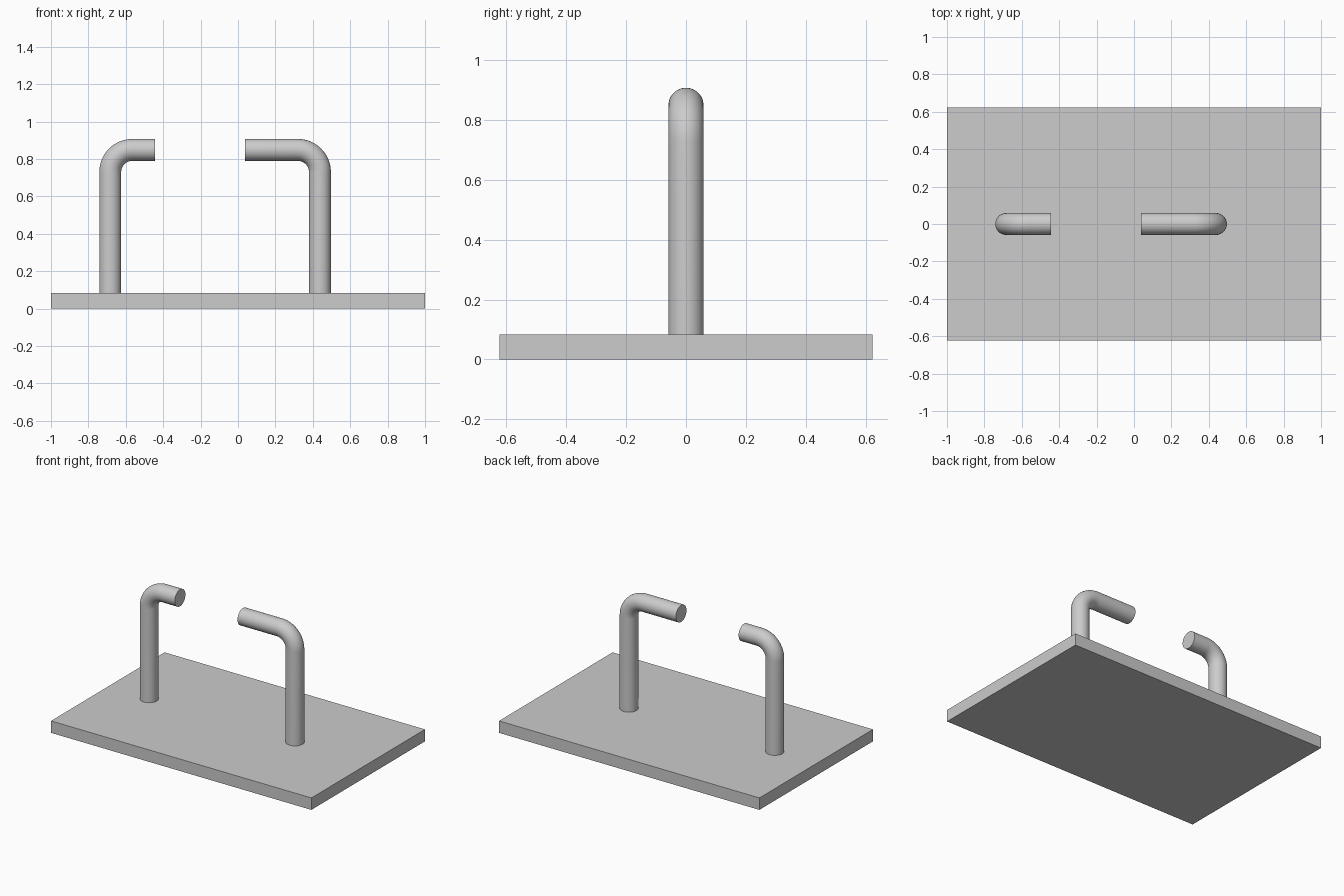
import bpy, bmesh, math
from mathutils import Vector

cube = bpy.data.objects.get("Cube")
if cube:
    bpy.data.objects.remove(cube, do_unlink=True)

GREY = (0.604, 0.604, 0.604, 1.0)
PLATE = Vector((2.0, 1.246, 0.083))
RADIUS = 0.0585      # tube radius
BEND = 0.118         # centreline radius of the elbow
ARM_Z = 0.848        # height of the horizontal arm's axis
SIDES = 48
STEPS = 16

metal = bpy.data.materials.new("plain_grey")
metal.use_nodes = True
metal.diffuse_color = GREY
metal.node_tree.nodes["Principled BSDF"].inputs["Base Color"].default_value = GREY


def finish(name, bm):
    """Turn a bmesh into a named, coloured object."""
    bmesh.ops.recalc_face_normals(bm, faces=bm.faces)
    mesh = bpy.data.meshes.new(name)
    bm.to_mesh(mesh)
    bm.free()
    mesh.materials.append(metal)
    obj = bpy.data.objects.new(name, mesh)
    bpy.context.collection.objects.link(obj)
    return obj


def bent_tube(name, post_x, end_x):
    """Vertical post, quarter-circle elbow, then a flat-ended arm."""
    side = 1 if end_x > post_x else -1
    # Stations along the centreline: position and elbow angle
    stations = [(Vector((post_x, 0, PLATE.z - 0.01)), 0.0)]
    for i in range(STEPS + 1):
        a = math.pi / 2 * i / STEPS
        x = post_x + side * BEND * (1 - math.cos(a))
        z = ARM_Z - BEND + BEND * math.sin(a)
        stations.append((Vector((x, 0, z)), a))
    stations.append((Vector((end_x, 0, ARM_Z)), math.pi / 2))

    bm = bmesh.new()
    rings = []
    for centre, a in stations:
        across = Vector((side * math.cos(a), 0, -math.sin(a)))
        ring = []
        for k in range(SIDES):
            t = 2 * math.pi * k / SIDES
            offset = across * math.cos(t) + Vector((0, math.sin(t), 0))
            ring.append(bm.verts.new(centre + offset * RADIUS))
        rings.append(ring)
    for low, high in zip(rings, rings[1:]):
        for k in range(SIDES):
            n = (k + 1) % SIDES
            bm.faces.new((low[k], low[n], high[n], high[k]))
    bm.faces.new(rings[0])
    bm.faces.new(rings[-1])

    obj = finish(name, bm)
    bpy.ops.object.select_all(action='DESELECT')
    obj.select_set(True)
    bpy.context.view_layer.objects.active = obj
    bpy.ops.object.shade_smooth_by_angle(angle=math.radians(40))


# Base plate
bm = bmesh.new()
bmesh.ops.create_cube(bm, size=1)
bmesh.ops.scale(bm, vec=PLATE, verts=bm.verts)
bmesh.ops.translate(bm, vec=(0, 0, PLATE.z / 2), verts=bm.verts)
finish("base_plate", bm)

# Two bent tubes whose arms point at each other
bent_tube("right_bent_tube", -0.683, -0.445)
bent_tube("left_bent_tube", 0.438, 0.037)
